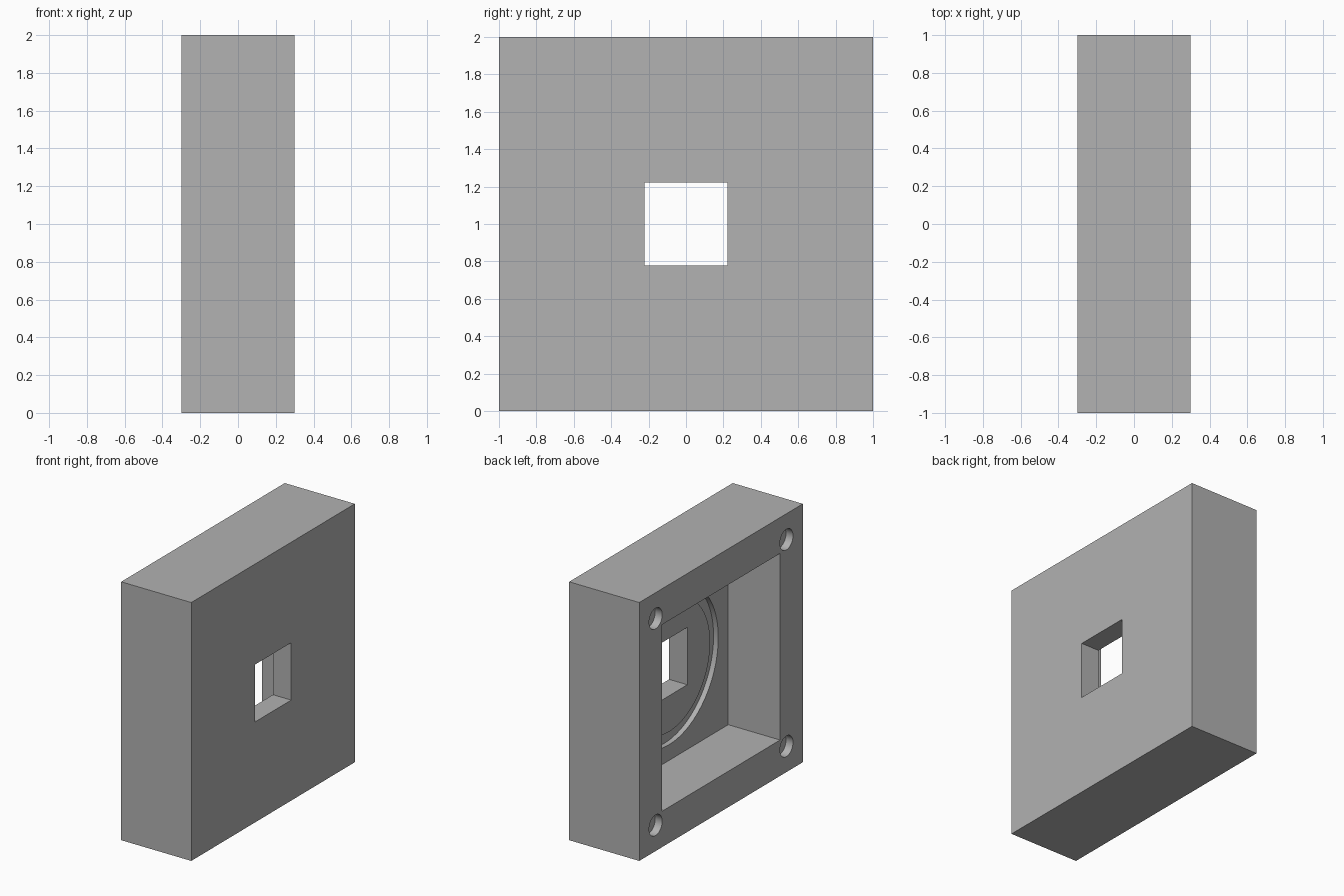
import bpy, bmesh, math
from mathutils import Matrix, Vector

cube = bpy.data.objects.get("Cube")
if cube:
    bpy.data.objects.remove(cube, do_unlink=True)

FRONT, BACK = -0.3, 0.3        # open side and closed side along x
FLOOR = FRONT + 0.444          # floor of the cavity
MID = 1.0                      # centre height
OVER = 0.05                    # how far cutters poke out

grey = bpy.data.materials.new("grey")
grey.use_nodes = True
color = (0.445, 0.445, 0.445, 1)
grey.diffuse_color = color
grey.node_tree.nodes["Principled BSDF"].inputs["Base Color"].default_value = color


def make_object(name, bm):
    bmesh.ops.recalc_face_normals(bm, faces=bm.faces)
    mesh = bpy.data.meshes.new(name)
    bm.to_mesh(mesh)
    bm.free()
    mesh.materials.append(grey)
    obj = bpy.data.objects.new(name, mesh)
    bpy.context.collection.objects.link(obj)
    return obj


def block(name, x0, x1, half):
    """Square block around the centre axis, spanning x0 to x1."""
    bm = bmesh.new()
    place = Matrix.Translation(((x0 + x1) / 2, 0, MID))
    size = Matrix.Diagonal((x1 - x0, 2 * half, 2 * half, 1))
    bmesh.ops.create_cube(bm, size=1, matrix=place @ size)
    return make_object(name, bm)


def rod(name, x0, x1, radius, y, z):
    """Round rod along x."""
    bm = bmesh.new()
    place = Matrix.Translation(((x0 + x1) / 2, y, z)) @ Matrix.Rotation(math.pi / 2, 4, "Y")
    bmesh.ops.create_cone(bm, cap_ends=True, segments=48, radius1=radius,
                          radius2=radius, depth=x1 - x0, matrix=place)
    return make_object(name, bm)


def ring(name, x0, x1, inner, outer):
    """Rectangular profile spun around the centre axis."""
    bm = bmesh.new()
    corners = [(x0, inner), (x1, inner), (x1, outer), (x0, outer)]
    verts = [bm.verts.new((x, 0, MID + r)) for x, r in corners]
    edges = [bm.edges.new((verts[i], verts[(i + 1) % 4])) for i in range(4)]
    bmesh.ops.spin(bm, geom=verts + edges, cent=(0, 0, MID), axis=Vector((1, 0, 0)),
                   angle=2 * math.pi, steps=96, use_merge=True)
    bmesh.ops.remove_doubles(bm, verts=bm.verts, dist=0.0001)
    return make_object(name, bm)


# Solid housing and the shapes cut from it
housing = block("housing", FRONT, BACK, 1.0)
cutters = [
    block("cavity_cutter", FRONT - OVER, FLOOR, 0.722),
    block("window_cutter", FLOOR - OVER, BACK + OVER, 0.222),
    ring("groove_cutter", FLOOR - OVER, FLOOR + 0.04, 0.5, 0.6),
]
for y in (-0.8, 0.8):
    for z in (MID - 0.8, MID + 0.8):
        cutters.append(rod("screw_hole_cutter", FRONT - OVER, FRONT + 0.06, 0.08, y, z))

# Cut each shape, then drop the cutters
bpy.context.view_layer.objects.active = housing
for cutter in cutters:
    cutter.hide_render = True
    mod = housing.modifiers.new(cutter.name, "BOOLEAN")
    mod.operation = "DIFFERENCE"
    mod.solver = "EXACT"
    mod.object = cutter
    bpy.ops.object.modifier_apply(modifier=mod.name)
    bpy.data.objects.remove(cutter, do_unlink=True)

# Smooth round walls, sharp corners
bpy.ops.object.select_all(action="DESELECT")
housing.select_set(True)
bpy.ops.object.shade_smooth_by_angle(angle=math.radians(30))
